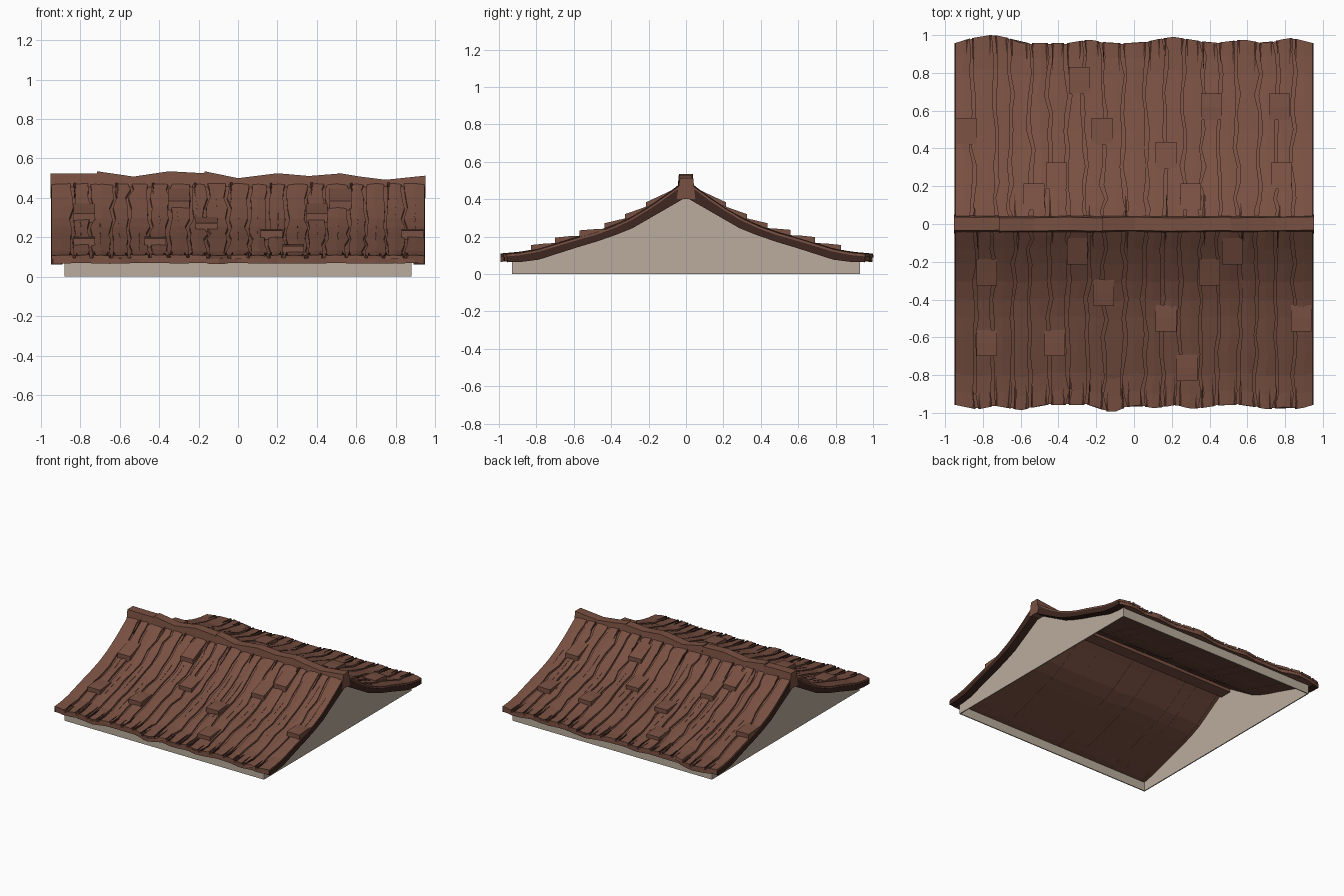
import bpy, bmesh, random

if "Cube" in bpy.data.objects:
    bpy.data.objects.remove(bpy.data.objects["Cube"])
random.seed(4)

def material(name, col):
    m = bpy.data.materials.new(name)
    m.diffuse_color = (*col, 1)
    m.use_nodes = True
    m.node_tree.nodes["Principled BSDF"].inputs["Base Color"].default_value = m.diffuse_color
    return m

BROWN = material("plank brown", (0.190, 0.080, 0.054))
DARK = material("dark brown", (0.050, 0.020, 0.014))
BEIGE = material("plaster beige", (0.49, 0.415, 0.335))

# Slope profiles (distance from ridge, height) and eave outlines (x, distance)
TOP = [(0, .495), (.04, .472), (.1, .425), (.2, .357), (.3, .297), (.43, .238),
       (.6, .19), (.83, .12), (1.0, .104)]
UNDER = [(0, .41), (.3, .237), (.45, .182), (.6, .137), (.82, .066), (1.0, .062)]
INNER = [(0, .455), (.1, .392), (.3, .264), (.43, .208), (.6, .159), (.83, .088),
         (.92, .068), (1.0, .064)]
EAVE = {
    1: [(-.95, .955), (-.87, .98), (-.75, 1.0), (-.67, .985), (-.6, .955), (-.35, .955),
        (-.24, .975), (-.13, .955), (.02, .955), (.2, .99), (.33, .97), (.42, .955),
        (.58, .975), (.69, .955), (.83, .985), (.95, .955)],
    -1: [(-.95, .955), (-.83, .98), (-.73, .96), (-.6, .985), (-.48, .955), (-.23, .955),
         (-.12, 1.0), (-.01, .955), (.12, .975), (.22, .955), (.31, .98), (.47, .955),
         (.58, .955), (.71, .98), (.8, .965), (.87, .98), (.95, .955)]}
# Raised shingles (x centre, distance of lower end)
SHINGLES = {
    1: [(-.29, .83), (.41, .69), (.77, .69), (-.89, .56), (-.17, .56), (.17, .435),
        (-.41, .325), (.78, .325), (-.53, .215), (.3, .215)],
    -1: [(-.3, .215), (.52, .215), (-.78, .325), (.4, .325), (-.16, .435), (.17, .57),
         (.885, .57), (-.78, .70), (-.42, .70), (.28, .83)]}

def at(table, v):
    for (a, p), (b, q) in zip(table, table[1:]):
        if v <= b:
            return p + (q - p) * max(0, v - a) / (b - a)
    return table[-1][1]

def finish(name, bm, mat):
    bmesh.ops.recalc_face_normals(bm, faces=bm.faces)
    me = bpy.data.meshes.new(name)
    bm.to_mesh(me)
    bm.free()
    me.materials.append(mat)
    ob = bpy.data.objects.new(name, me)
    bpy.context.collection.objects.link(ob)
    return ob

def loft(bm, sections):
    """Closed solid through equal-length rings of points."""
    rings = [[bm.verts.new(p) for p in s] for s in sections]
    n = len(rings[0])
    for a, b in zip(rings, rings[1:]):
        for i in range(n):
            j = (i + 1) % n
            bm.faces.new((a[i], a[j], b[j], b[i]))
    bm.faces.new(rings[0])
    bm.faces.new(rings[-1][::-1])

W = .946
ROWS = [0, .06, .12, .2, .3, .4, .5, .6, .7, .82, .92, 1.0]

for s, side in ((1, "back"), (-1, "front")):
    n = 19
    # Underlying boards, one per plank width so the seams show from below
    bm = bmesh.new()
    for i in range(n):
        x0, x1 = (-W + 2 * W * k / n for k in (i, i + 1))
        dz = random.uniform(0, .004)
        secs = []
        for x in (x0, (x0 + x1) / 2, x1):
            ys = [t * (at(EAVE[s], x) - .001) for t in ROWS]
            secs.append([(x, s * y, at(TOP, y) - .012) for y in ys]
                        + [(x, s * y, at(INNER, y) + dz) for y in ys[::-1]])
        loft(bm, secs)
    finish(side + "_under_boards", bm, BROWN)

    # Dark bargeboards along both gable ends
    bm = bmesh.new()
    for sx in (-1, 1):
        ys = [t * .957 for t in ROWS]
        loft(bm, [[(sx * x, s * y, at(TOP, y) - .014) for y in ys]
                  + [(sx * x, s * y, at(UNDER, y)) for y in ys[::-1]] for x in (.89, .95)])
    finish(side + "_bargeboards", bm, DARK)

    # Planks with wavy edges and shallow gaps
    edges = []
    for i in range(n + 1):
        x = -W + 2 * W * i / n
        if 0 < i < n:
            x += random.uniform(-.015, .015)
            edges.append([x + random.uniform(-.012, .012) for _ in ROWS])
        else:
            edges.append([x] * len(ROWS))
    bm = bmesh.new()
    for i in range(n):
        lift = random.uniform(-.003, .005), random.uniform(-.003, .005)
        secs = []
        for k, t in enumerate(ROWS):
            g = random.uniform(.003, .013)
            xl = edges[i][k] + (g if i else 0)
            xr = edges[i + 1][k] - (g if i < n - 1 else 0)
            xm = (xl + xr) / 2 + random.uniform(-.006, .006)
            ring = []
            for x, dz in ((xl, lift[0]), (xm, .003), (xr, lift[1]), (xr, -.016), (xl, -.016)):
                y = .02 + t * (at(EAVE[s], x) - .018)
                ring.append((x, s * y, at(TOP, y) + dz))
            secs.append(ring)
        loft(bm, secs)
    finish(side + "_planks", bm, BROWN)

    # Tapered splits in the wood: dark at the ends, plain raised grain in the middle
    def split(bm, x, y0, y1, w0, w1, h):
        secs = []
        for k in range(4):
            t = k / 3
            y = y0 + (y1 - y0) * t
            w = (w0 + (w1 - w0) * t) / 2
            c = x + random.uniform(-.003, .003)
            z = at(TOP, y)
            secs.append([(c - w, s * y, z + h), (c + w, s * y, z + h),
                         (c + w, s * y, z - .004), (c - w, s * y, z - .004)])
        loft(bm, secs)

    bm, grain = bmesh.new(), bmesh.new()
    for i in range(1, n):
        x = edges[i][-1]
        for dx in (-.018, .014):
            y = at(EAVE[s], x + dx)
            split(bm, x + dx, y + .001, y - random.uniform(.07, .16), .012, .002, .005)
        if i % 2:
            split(bm, edges[i][0] + .016, .04, random.uniform(.1, .19), .012, .002, .005)
        mid = (edges[i][5] + edges[i + 1][5]) / 2
        a = random.uniform(.1, .5)
        split(grain, mid, a, a + random.uniform(.15, .4), .006, .002, .005)
    finish(side + "_end_splits", bm, DARK)
    finish(side + "_wood_grain", grain, BROWN)

    # Raised shingles, lifted at the lower end
    bm = bmesh.new()
    for x, y in SHINGLES[s]:
        secs = []
        for d, h in ((.14, .004), (.07, .021), (0, .035)):
            yy = y - d
            z = at(TOP, yy)
            secs.append([(x - .055, s * yy, z + h), (x + .055, s * yy, z + h),
                         (x + .055, s * yy, z - .01), (x - .055, s * yy, z - .01)])
        loft(bm, secs)
    finish(side + "_raised_shingles", bm, BROWN)

# Ridge beams: four uneven tapered pieces
BEAMS = [[(-.952, .525), (-.83, .524), (-.715, .523)],
         [(-.715, .535), (-.53, .508), (-.35, .535), (-.17, .525)],
         [(-.17, .535), (0, .5), (.2, .525), (.36, .511), (.51, .523)],
         [(.51, .526), (.62, .508), (.75, .492), (.952, .513)]]
bm = bmesh.new()
for b in BEAMS:
    secs = []
    for x, z in b:
        c = random.uniform(-.004, .004)
        secs.append([(x, -.05, .40), (x, c - .035, z), (x, c + .035, z), (x, .05, .40)])
    loft(bm, secs)
finish("ridge_beams", bm, BROWN)

# Gable walls under the roof curve
half = [(y, at(INNER, y) + .006) for y in (.93, .83, .6, .43, .3, .1)]
outline = ([(-.93, 0), (.93, 0)] + half + [(0, .46)] + [(-y, z) for y, z in half[::-1]])
for name, x in (("left_gable_wall", -.88), ("right_gable_wall", .88)):
    bm = bmesh.new()
    inner = x * (1 - .008 / .88)
    loft(bm, [[(x, y, z) for y, z in outline], [(inner, y, z) for y, z in outline]])
    finish(name, bm, BEIGE)

# Low walls under the eaves
for name, s in (("front_low_wall", -1), ("back_low_wall", 1)):
    bm = bmesh.new()
    loft(bm, [[(x, s * .93, 0), (x, s * .93, .07), (x, s * .922, .07), (x, s * .922, 0)]
              for x in (-.88, .88)])
    finish(name, bm, BEIGE)
